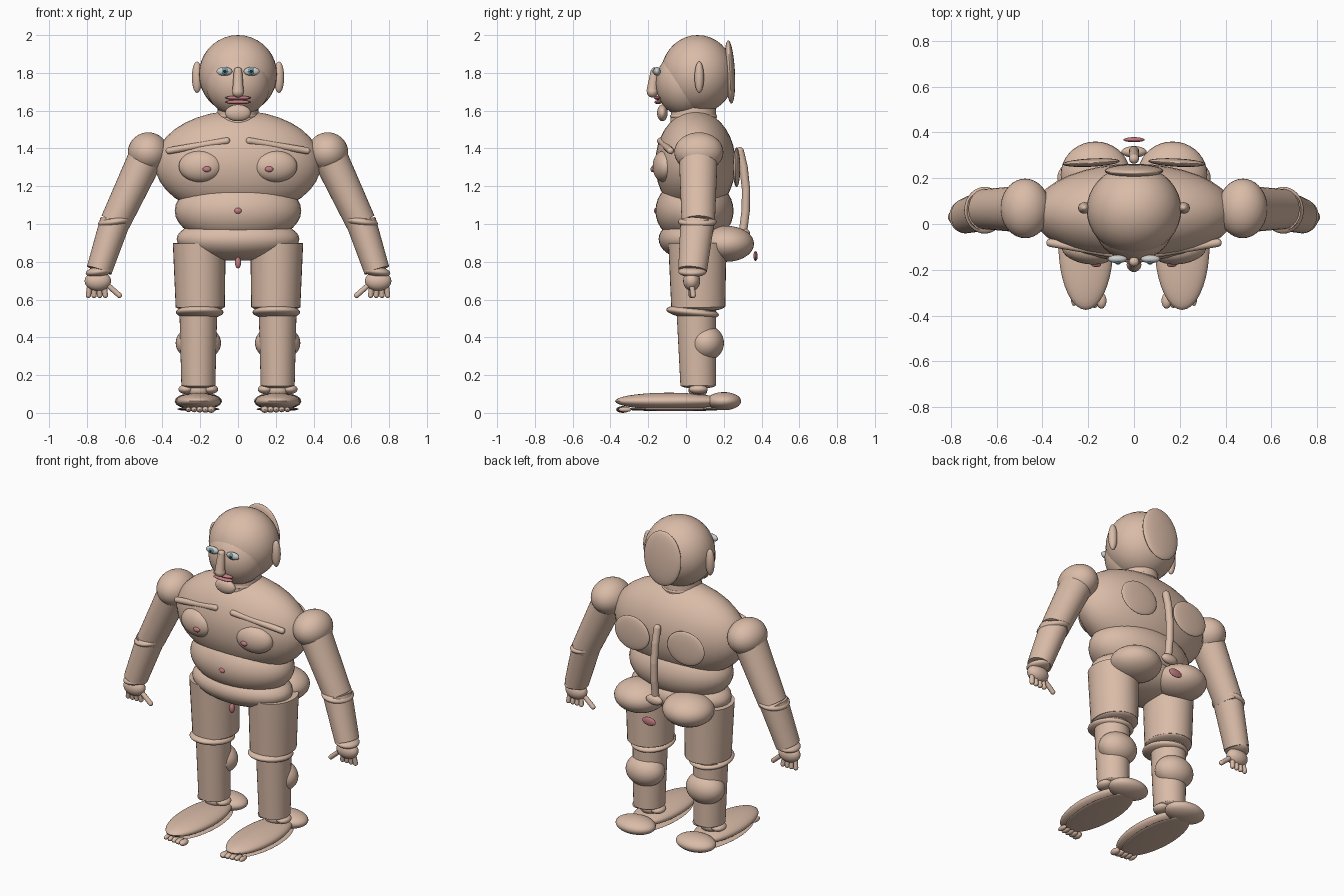
import bpy, bmesh
from math import cos, sin, radians
from mathutils import Vector, Matrix

if "Cube" in bpy.data.objects:
    bpy.data.objects.remove(bpy.data.objects["Cube"])


def material(name, rgb):
    m = bpy.data.materials.new(name)
    m.diffuse_color = (*rgb, 1)
    m.use_nodes = True
    m.node_tree.nodes["Principled BSDF"].inputs["Base Color"].default_value = m.diffuse_color
    return m


SKIN = material("skin", (0.70, 0.50, 0.39))
PINK = material("pink", (0.55, 0.20, 0.22))
WHITE = material("eye_white", (0.9, 0.9, 0.88))
TEAL = material("iris", (0.12, 0.32, 0.36))
DARK = material("pupil", (0.02, 0.02, 0.02))


def finish(name, bm, mat):
    me = bpy.data.meshes.new(name)
    bmesh.ops.recalc_face_normals(bm, faces=bm.faces)
    bm.to_mesh(me)
    bm.free()
    me.materials.append(mat)
    ob = bpy.data.objects.new(name, me)
    bpy.context.collection.objects.link(ob)
    bpy.ops.object.select_all(action='DESELECT')
    bpy.context.view_layer.objects.active = ob
    ob.select_set(True)
    bpy.ops.object.shade_smooth_by_angle(angle=radians(40))
    return ob


def ball(name, c, r, mat=SKIN, rot=(0, 0, 0), seg=36):
    """Ellipsoid with centre c, radii r and rotation in degrees."""
    bm = bmesh.new()
    bmesh.ops.create_uvsphere(bm, u_segments=seg, v_segments=seg // 2, radius=1)
    turn = Matrix.Identity(4)
    for a, ax in zip(rot, "XYZ"):
        turn = Matrix.Rotation(radians(a), 4, ax) @ turn
    bm.transform(Matrix.Translation(c) @ turn @ Matrix.Diagonal((*r, 1)))
    return finish(name, bm, mat)


def limb(name, p, q, r1, r2, depth=1.0, mat=SKIN, seg=36):
    """Tapered cylinder from p to q; depth stretches it along y."""
    p, q = Vector(p), Vector(q)
    bm = bmesh.new()
    bmesh.ops.create_cone(bm, cap_ends=True, segments=seg, radius1=r1, radius2=r2, depth=1)
    z = q - p
    y = Vector((0, 1, 0))
    y = (y - z * (y.dot(z) / z.dot(z))).normalized()
    x = y.cross(z.normalized())
    m = Matrix((x, y * depth, z)).transposed().to_4x4()
    bm.transform(Matrix.Translation((p + q) / 2) @ m)
    return finish(name, bm, mat)


def tube(name, pts, radius, mat=SKIN):
    """Round-ended smooth tube through points."""
    bm = bmesh.new()
    for k in range(len(pts) - 1):
        a, b = Vector(pts[k]), Vector(pts[k + 1])
        rot = (b - a).to_track_quat('Z', 'Y').to_matrix().to_4x4()
        bmesh.ops.create_cone(bm, segments=16, radius1=radius, radius2=radius,
                              depth=(b - a).length, matrix=Matrix.Translation((a + b) / 2) @ rot)
    for p in pts:
        bmesh.ops.create_uvsphere(bm, u_segments=16, v_segments=10, radius=radius,
                                  matrix=Matrix.Translation(p))
    return finish(name, bm, mat)


# Head
ball("cranium", (0, 0.062, 1.792), (0.207, 0.195, 0.208))
ball("face", (0, -0.005, 1.745), (0.172, 0.155, 0.175))
ball("back_hair_disc", (0, 0.232, 1.805), (0.128, 0.027, 0.168), rot=(3, 0, 0))
limb("nose", (0, -0.165, 1.81), (0, -0.18, 1.70), 0.022, 0.03)
ball("nose_bridge", (0, -0.165, 1.81), (0.022, 0.02, 0.02))
ball("nose_tip", (0, -0.178, 1.70), (0.032, 0.03, 0.03))
ball("upper_lip", (0, -0.15, 1.668), (0.068, 0.02, 0.011), PINK)
ball("lower_lip", (0, -0.147, 1.645), (0.068, 0.02, 0.011), PINK)
ball("chin", (0, -0.125, 1.588), (0.068, 0.028, 0.044))

# Neck and trunk
limb("neck", (0, 0.04, 1.50), (0, 0.04, 1.64), 0.115, 0.105, 1.1)
ball("neck_ring", (0, 0.04, 1.57), (0.112, 0.125, 0.03))
ball("chest", (0, 0.05, 1.32), (0.44, 0.213, 0.28))
ball("waist", (0, 0.045, 1.07), (0.335, 0.207, 0.18))
ball("hips", (0, 0.045, 0.92), (0.325, 0.19, 0.115))
ball("navel", (0, -0.157, 1.07), (0.02, 0.012, 0.016), PINK)
ball("groin_bump", (0, -0.06, 0.795), (0.016, 0.016, 0.03), PINK)
tube("spine", [(0, 0.285, 1.385), (0, 0.305, 1.30), (0, 0.318, 1.18),
               (0, 0.316, 1.07), (0, 0.302, 0.96)], 0.022)
ball("tailbone", (0, 0.315, 0.945), (0.055, 0.025, 0.03))
ball("tail_mark", (0, 0.368, 0.83), (0.046, 0.011, 0.026), PINK)

for s, side in ((-1, "right"), (1, "left")):
    def P(x, y, z):
        return (s * x, y, z)

    # Ears and eyes
    ball(side + "_ear", P(0.217, 0.07, 1.777), (0.027, 0.025, 0.083))
    ball(side + "_eye", P(0.072, -0.153, 1.808), (0.042, 0.018, 0.023), WHITE)
    ball(side + "_iris", P(0.07, -0.165, 1.808), (0.018, 0.01, 0.018), TEAL, seg=20)
    ball(side + "_pupil", P(0.07, -0.172, 1.808), (0.009, 0.005, 0.009), DARK, seg=16)

    # Chest and back details
    ball(side + "_pectoral", P(0.2, -0.118, 1.305), (0.115, 0.057, 0.083), rot=(0, 0, s * 8))
    ball(side + "_chest_dot", P(0.165, -0.176, 1.29), (0.022, 0.012, 0.015), PINK)
    tube(side + "_clavicle", [P(0.06, -0.135, 1.44), P(0.365, -0.082, 1.388)], 0.018)
    ball(side + "_shoulder_blade", P(0.187, 0.268, 1.3), (0.125, 0.018, 0.105), rot=(0, 0, -s * 3))
    ball(side + "_buttock", P(0.168, 0.215, 0.895), (0.152, 0.145, 0.095))

    # Arm
    ball(side + "_shoulder", P(0.475, 0.068, 1.38), (0.108, 0.13, 0.105))
    limb(side + "_upper_arm", P(0.65, 0.065, 1.01), P(0.475, 0.065, 1.38), 0.08, 0.094, 1.1)
    ball(side + "_elbow", P(0.652, 0.06, 1.012), (0.09, 0.102, 0.032), rot=(0, s * 8, 0))
    limb(side + "_forearm", P(0.735, 0.035, 0.755), P(0.652, 0.06, 1.01), 0.068, 0.08, 1.12)
    ball(side + "_wrist", P(0.735, 0.034, 0.748), (0.072, 0.075, 0.028), rot=(0, s * 8, 0))
    ball(side + "_palm", P(0.742, 0.03, 0.698), (0.07, 0.045, 0.052))
    for i in range(4):
        x = 0.708 + 0.026 * i
        tube(f"{side}_finger_{i + 1}", [P(x, 0.032, 0.67), P(x + 0.004 * i - 0.006, 0.038, 0.622)], 0.014)
    tube(side + "_thumb", [P(0.685, 0.028, 0.672), P(0.628, 0.028, 0.622)], 0.014)

    # Leg
    limb(side + "_thigh", P(0.2, 0.065, 0.56), P(0.205, 0.06, 0.90), 0.13, 0.14, 1.1)
    ball(side + "_thigh_end", P(0.2, 0.065, 0.565), (0.13, 0.142, 0.03))
    ball(side + "_knee", P(0.203, 0.035, 0.533), (0.126, 0.14, 0.035), rot=(-6, 0, 0))
    limb(side + "_shin", P(0.21, 0.065, 0.145), P(0.21, 0.055, 0.54), 0.09, 0.1, 1.05)
    ball(side + "_shin_end", P(0.21, 0.065, 0.148), (0.09, 0.095, 0.02))
    ball(side + "_calf", P(0.21, 0.105, 0.37), (0.12, 0.096, 0.095))
    ball(side + "_ankle", P(0.21, 0.063, 0.12), (0.06, 0.05, 0.04))
    for d in (-1, 1):
        ball(f"{side}_ankle_bump_{d + 2}", P(0.21 + d * 0.065, 0.065, 0.125), (0.04, 0.05, 0.025))

    # Foot
    ball(side + "_foot", P(0.21, -0.09, 0.062), (0.12, 0.285, 0.045))
    ball(side + "_heel", P(0.21, 0.2, 0.062), (0.125, 0.092, 0.048))
    ball(side + "_sole", P(0.21, -0.06, 0.02), (0.112, 0.27, 0.011))
    for i in range(5):
        ball(f"{side}_toe_{i + 1}", P(0.142 + 0.03 * i, -0.335 + 0.003 * i, 0.018),
             (0.022 - 0.002 * i, 0.035, 0.018 - 0.001 * i), seg=16)
